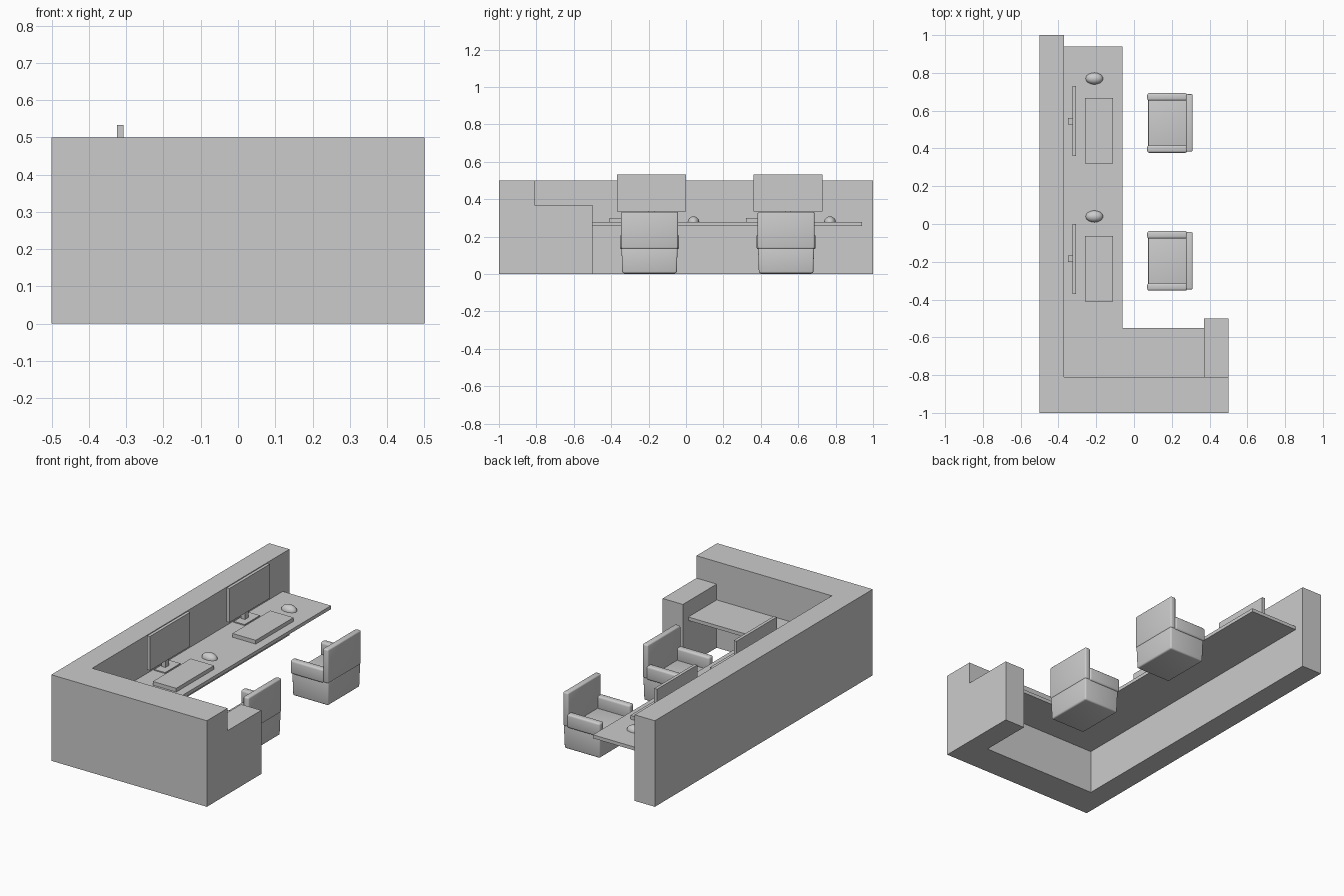
import bpy
import bmesh
import math
from mathutils import Matrix, Vector

old = bpy.data.objects.get("Cube")
if old:
    bpy.data.objects.remove(old, do_unlink=True)

grey = bpy.data.materials.new("light grey")
grey.use_nodes = True
colour = (0.6, 0.6, 0.6, 1)
grey.diffuse_color = colour
grey.node_tree.nodes["Principled BSDF"].inputs["Base Color"].default_value = colour


def finish(name, bm, smooth=False):
    """Turn a bmesh into a named, coloured object."""
    bmesh.ops.recalc_face_normals(bm, faces=bm.faces)
    mesh = bpy.data.meshes.new(name)
    bm.to_mesh(mesh)
    bm.free()
    mesh.materials.append(grey)
    obj = bpy.data.objects.new(name, mesh)
    bpy.context.collection.objects.link(obj)
    if smooth:
        bpy.ops.object.select_all(action='DESELECT')
        obj.select_set(True)
        bpy.context.view_layer.objects.active = obj
        bpy.ops.object.shade_smooth_by_angle(angle=math.radians(40))
    return obj


def box(name, x, y, z, bevel=0, taper=1):
    """Box from ranges on each axis, with optional rounding and narrower base."""
    bm = bmesh.new()
    bmesh.ops.create_cube(bm, size=1)
    centre = Vector([(a + b) / 2 for a, b in (x, y, z)])
    for v in bm.verts:
        if v.co.z < 0:
            v.co.x *= taper
            v.co.y *= taper
        v.co = Vector([c * (r[1] - r[0]) for c, r in zip(v.co, (x, y, z))]) + centre
    if bevel:
        bmesh.ops.bevel(bm, geom=bm.edges[:], offset=bevel, segments=3,
                        profile=0.5, affect='EDGES')
    return finish(name, bm, smooth=bevel > 0)


def prism(name, outline, z0, z1):
    """Extrude a flat outline upwards."""
    bm = bmesh.new()
    face = bm.faces.new([bm.verts.new((x, y, z0)) for x, y in outline])
    top = bmesh.ops.extrude_face_region(bm, geom=[face])["geom"]
    for v in top:
        if isinstance(v, bmesh.types.BMVert):
            v.co.z = z1
    return finish(name, bm)


def dome(name, centre, radii):
    """Upper half of an ellipsoid, closed underneath."""
    bm = bmesh.new()
    bmesh.ops.create_uvsphere(bm, u_segments=24, v_segments=16, radius=1)
    cut = bmesh.ops.bisect_plane(bm, geom=bm.verts[:] + bm.edges[:] + bm.faces[:],
                                 plane_co=(0, 0, 0), plane_no=(0, 0, -1), clear_outer=True)
    rim = [e for e in cut["geom_cut"] if isinstance(e, bmesh.types.BMEdge)]
    bmesh.ops.holes_fill(bm, edges=rim)
    bm.transform(Matrix.Translation(centre) @ Matrix.Diagonal((*radii, 1)))
    return finish(name, bm, smooth=True)


# Counter walls
box("long_wall", (-0.5, -0.37), (-1, 1), (0, 0.5))
box("front_wall", (-0.37, 0.5), (-1, -0.81), (0, 0.5))
box("end_wall", (0.37, 0.5), (-0.81, -0.5), (0, 0.37))

# L-shaped worktop
DESK = 0.278
prism("worktop", [(-0.37, -0.81), (0.37, -0.81), (0.37, -0.55),
                  (-0.06, -0.55), (-0.06, 0.94), (-0.37, 0.94)], 0.258, DESK)

# Two identical workstations, each with a chair
for side, c in (("front", -0.185), ("back", 0.545)):
    # Screen on its stand
    box(f"{side}_screen", (-0.325, -0.307), (c - 0.185, c + 0.185), (0.335, 0.533))
    box(f"{side}_screen_stem", (-0.35, -0.325), (c - 0.017, c + 0.017), (DESK, 0.42))
    box(f"{side}_screen_base", (-0.36, -0.29), (c - 0.07, c + 0.07), (DESK, DESK + 0.006))

    # Keyboard and mouse
    box(f"{side}_keyboard", (-0.26, -0.11), (c - 0.225, c + 0.122), (DESK, 0.3))
    dome(f"{side}_mouse", (-0.21, c + 0.225, DESK), (0.046, 0.031, 0.03))

    # Chair facing the desk
    s = c - 0.01
    box(f"{side}_chair_seat", (0.075, 0.31), (s - 0.15, s + 0.15), (0.004, 0.142),
        bevel=0.009, taper=0.97)
    box(f"{side}_chair_back", (0.276, 0.311), (s - 0.152, s + 0.152), (0.135, 0.332), bevel=0.008)
    for hand, d in (("left", -1), ("right", 1)):
        y = sorted((s + d * 0.118, s + d * 0.158))
        box(f"{side}_chair_{hand}_arm", (0.07, 0.282), y, (0.132, 0.212), bevel=0.011)
